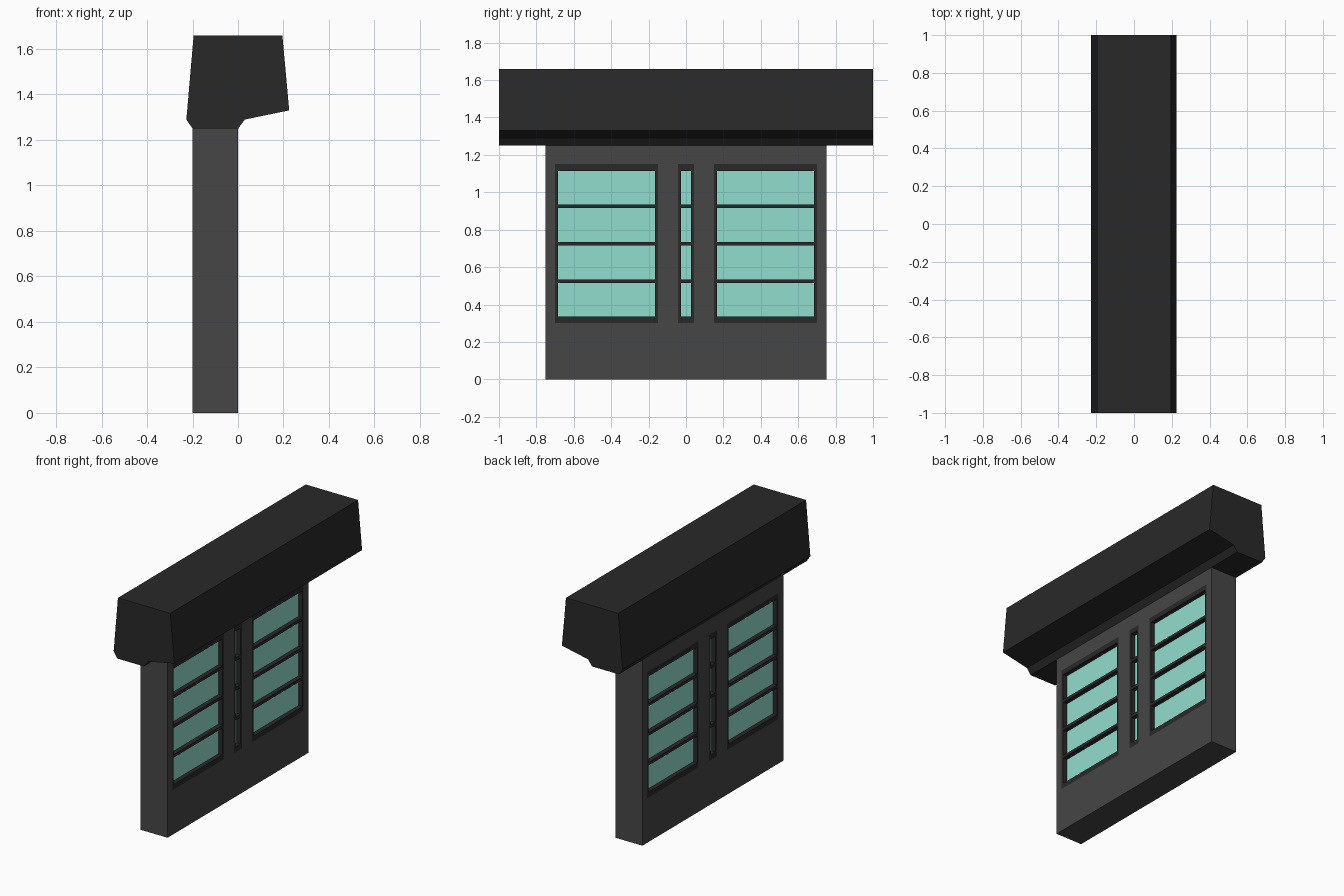
import bpy, bmesh
from mathutils import Matrix

if "Cube" in bpy.data.objects:
    bpy.data.objects.remove(bpy.data.objects["Cube"])

BACK, FRONT, RECESS = -0.2, 0.0, 0.03     # wall faces along x, glass recess


def material(name, rgb):
    m = bpy.data.materials.new(name)
    m.diffuse_color = (*rgb, 1)
    m.use_nodes = True
    m.node_tree.nodes["Principled BSDF"].inputs["Base Color"].default_value = m.diffuse_color
    return m


WALL = material("wall_grey", (0.061, 0.061, 0.061))
DARK = material("dark_trim", (0.022, 0.022, 0.022))
GLASS = material("mint_glass", (0.29, 0.73, 0.62))

# local x, y, z -> world y, z, x
SIDEWAYS = Matrix(((0, 0, 1, 0), (1, 0, 0, 0), (0, 1, 0, 0), (0, 0, 0, 1)))
# local x, y, z -> world x, z, -y
FRONTWAYS = Matrix(((1, 0, 0, 0), (0, 0, -1, 0), (0, 1, 0, 0), (0, 0, 0, 1)))


def rect(a0, b0, a1, b1):
    return [(a0, b0), (a1, b0), (a1, b1), (a0, b1)]


def plate(name, loops, lo, hi, frame, mat):
    """Extrude an outline (first loop) with holes (other loops) from lo to hi."""
    curve = bpy.data.curves.new(name, 'CURVE')
    curve.dimensions, curve.fill_mode = '2D', 'BOTH'
    curve.extrude = (hi - lo) / 2
    for loop in loops:
        s = curve.splines.new('POLY')
        s.points.add(len(loop) - 1)
        for p, (a, b) in zip(s.points, loop):
            p.co = (a, b, 0, 1)
        s.use_cyclic_u = True
    tmp = bpy.data.objects.new(name + "_curve", curve)
    bpy.context.collection.objects.link(tmp)
    deps = bpy.context.evaluated_depsgraph_get()
    mesh = bpy.data.meshes.new_from_object(tmp.evaluated_get(deps))
    bpy.data.objects.remove(tmp)

    bm = bmesh.new()
    bm.from_mesh(mesh)
    bm.transform(frame @ Matrix.Translation((0, 0, (lo + hi) / 2)))
    bmesh.ops.remove_doubles(bm, verts=bm.verts, dist=1e-5)
    bmesh.ops.recalc_face_normals(bm, faces=bm.faces)
    for f in bm.faces:
        f.smooth = False
    bm.to_mesh(mesh)
    bm.free()
    mesh.materials.clear()
    mesh.materials.append(mat)
    obj = bpy.data.objects.new(name, mesh)
    bpy.context.collection.objects.link(obj)
    return obj


# Window openings: name -> (y start, y end)
Z0, Z1 = 0.30, 1.15
windows = {"left": (-0.70, -0.15), "centre": (-0.042, 0.042), "right": (0.15, 0.70)}

# Wall with three openings
plate("wall", [rect(-0.75, 0, 0.75, 1.25)] +
      [rect(a, Z0, b, Z1) for a, b in windows.values()],
      BACK, FRONT, SIDEWAYS, WALL)

# Barred frames and recessed glass
SIDE, PANE, BAR, SILL = 0.015, 0.18, 0.02, 0.335
for name, (a, b) in windows.items():
    panes = [rect(a + SIDE, SILL + i * (PANE + BAR), b - SIDE, SILL + i * (PANE + BAR) + PANE)
             for i in range(4)]
    plate(name + "_window_frame", [rect(a, Z0, b, Z1)] + panes, BACK, FRONT, SIDEWAYS, DARK)
    plate(name + "_window_glass", [rect(a + 0.008, 0.325, b - 0.008, 1.125)],
          BACK + RECESS, FRONT - RECESS, SIDEWAYS, GLASS)

# Overhanging roof block
roof = [(-0.2, 1.25), (0, 1.25), (0.03, 1.29), (0.225, 1.33),
        (0.195, 1.66), (-0.195, 1.66), (-0.227, 1.29)]
plate("roof", [roof], -1, 1, FRONTWAYS, DARK)
